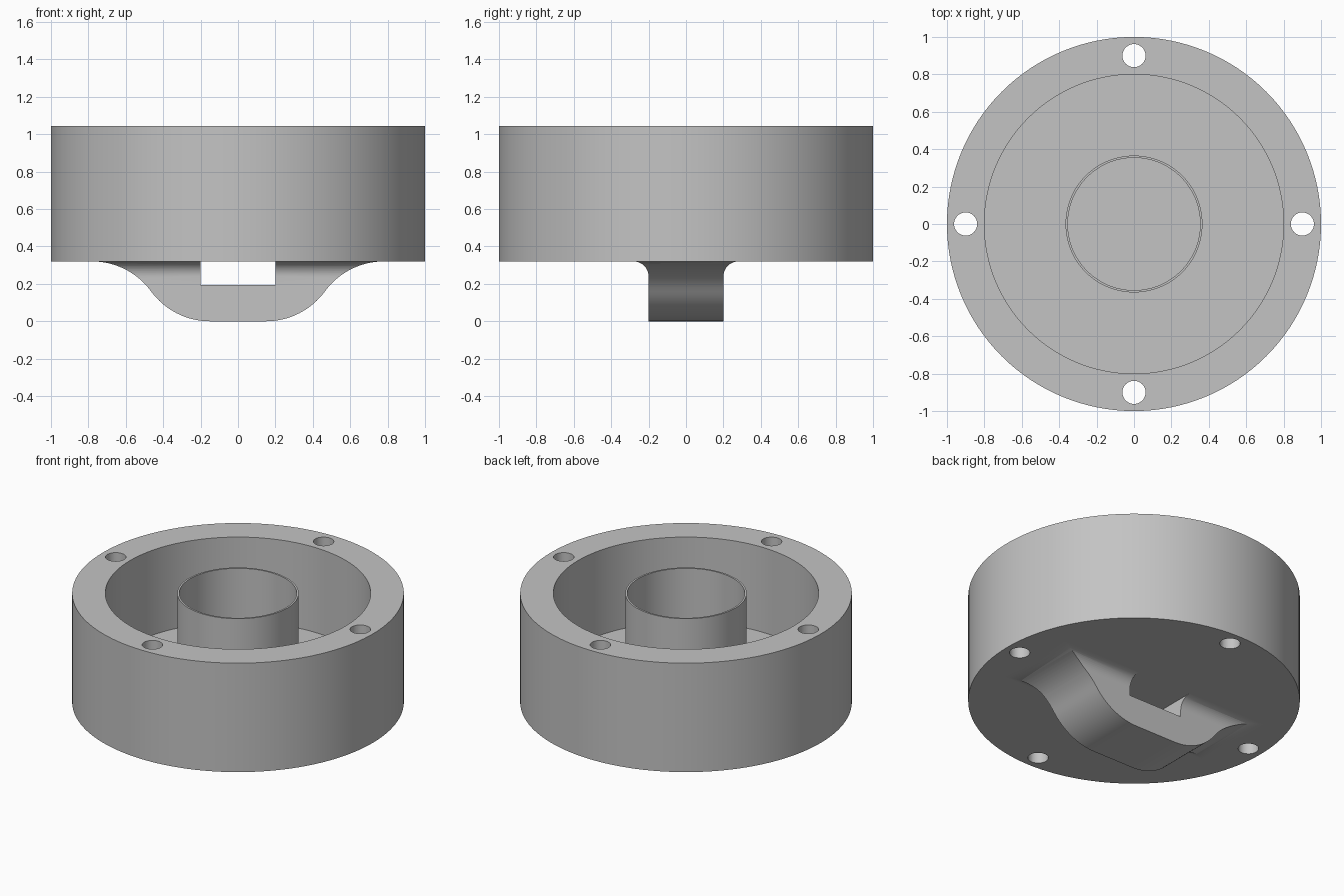
import bpy, bmesh, math

cube = bpy.data.objects.get("Cube")
if cube:
    bpy.data.objects.remove(cube, do_unlink=True)

GREY = (0.55, 0.55, 0.55, 1)
mat = bpy.data.materials.new("plain grey")
mat.use_nodes = True
mat.diffuse_color = GREY
mat.node_tree.nodes["Principled BSDF"].inputs["Base Color"].default_value = GREY

BASE, FLOOR, TOP = 0.32, 0.48, 1.045
EMBED = BASE + 0.04          # how far the handle runs up into the cup floor


def finish(name, bm):
    bmesh.ops.recalc_face_normals(bm, faces=bm.faces)
    mesh = bpy.data.meshes.new(name)
    bm.to_mesh(mesh)
    bm.free()
    mesh.materials.append(mat)
    ob = bpy.data.objects.new(name, mesh)
    bpy.context.collection.objects.link(ob)
    return ob


def lathe(name, profile, closed=False, steps=128):
    bm = bmesh.new()
    verts = [bm.verts.new((r, 0, z)) for r, z in profile]
    pairs = list(zip(verts, verts[1:]))
    if closed:
        pairs.append((verts[-1], verts[0]))
    edges = [bm.edges.new(p) for p in pairs]
    bmesh.ops.spin(bm, geom=verts + edges, cent=(0, 0, 0), axis=(0, 0, 1),
                   angle=math.tau, steps=steps)
    bmesh.ops.remove_doubles(bm, verts=bm.verts, dist=1e-5)
    return finish(name, bm)


def prism(name, points, half, along):
    """Extrude an outline of (across, z) points by +-half along x or y."""
    bm = bmesh.new()
    place = (lambda a, z: (-half, a, z)) if along == "x" else (lambda a, z: (a, -half, z))
    face = bm.faces.new([bm.verts.new(place(a, z)) for a, z in points])
    moved = bmesh.ops.extrude_face_region(bm, geom=[face])["geom"]
    shift = (2 * half, 0, 0) if along == "x" else (0, 2 * half, 0)
    bmesh.ops.translate(bm, vec=shift,
                        verts=[g for g in moved if isinstance(g, bmesh.types.BMVert)])
    return finish(name, bm)


def cut(ob, cutter, operation="DIFFERENCE"):
    mod = ob.modifiers.new("cut", "BOOLEAN")
    mod.object, mod.operation, mod.solver = cutter, operation, "EXACT"
    bpy.context.view_layer.objects.active = ob
    bpy.ops.object.modifier_apply(modifier=mod.name)
    bpy.data.objects.remove(cutter, do_unlink=True)


def mirrored(half):
    return half + [(-a, z) for a, z in reversed(half)]


# Round cup with a thick wall and floor
cup = lathe("cup", [(0, BASE), (1, BASE), (1, TOP), (0.8, TOP), (0.8, FLOOR), (0, FLOOR)])

# Four holes running down through the wall
for i in range(4):
    a = i * math.pi / 2
    bpy.ops.mesh.primitive_cylinder_add(
        vertices=32, radius=0.062, depth=2,
        location=(0.9 * math.cos(a), 0.9 * math.sin(a), 0.7))
    cut(cup, bpy.context.object)

# Thin tube in the middle of the cup
tube = lathe("centre_tube", [(0.366, FLOOR - 0.02), (0.366, TOP), (0.354, TOP),
                             (0.354, FLOOR - 0.02)], closed=True, steps=96)

# Handle: S-curved ends made of two equal tangent arcs
flat, end, n = 0.15, 0.78, 16
run = end - flat
radius = (run ** 2 + BASE ** 2) / (4 * BASE)
sweep = 2 * math.atan(BASE / run)
arc = [(radius * math.sin(sweep * i / n), radius * (1 - math.cos(sweep * i / n)))
       for i in range(n + 1)]
side = [(flat + x, z) for x, z in arc]
side += [(end - x, BASE - z) for x, z in reversed(arc[:-1])]
handle = prism("handle", mirrored(side + [(end, EMBED)]), 0.5, "y")

# Handle sides flare into the cup base with a fillet
fil = 0.08
flare = [(0.2, -0.1)]
for i in range(13):
    t = i / 12 * math.pi / 2
    flare.append((0.2 + fil * (1 - math.cos(t)), BASE - fil * (1 - math.sin(t))))
flare.append((0.2 + fil, EMBED + 0.1))
cut(handle, prism("flare_shape", mirrored(flare), 1, "x"), "INTERSECT")

# Rectangular slot through the handle under the cup
slot = mirrored([(0.2, 0.195), (0.2, EMBED + 0.1)])
cut(handle, prism("slot_shape", slot, 1, "y"))

# Smooth round surfaces, keep corners sharp
bpy.ops.object.select_all(action="DESELECT")
for ob in (cup, tube, handle):
    ob.select_set(True)
bpy.context.view_layer.objects.active = cup
bpy.ops.object.shade_smooth_by_angle(angle=math.radians(30))
